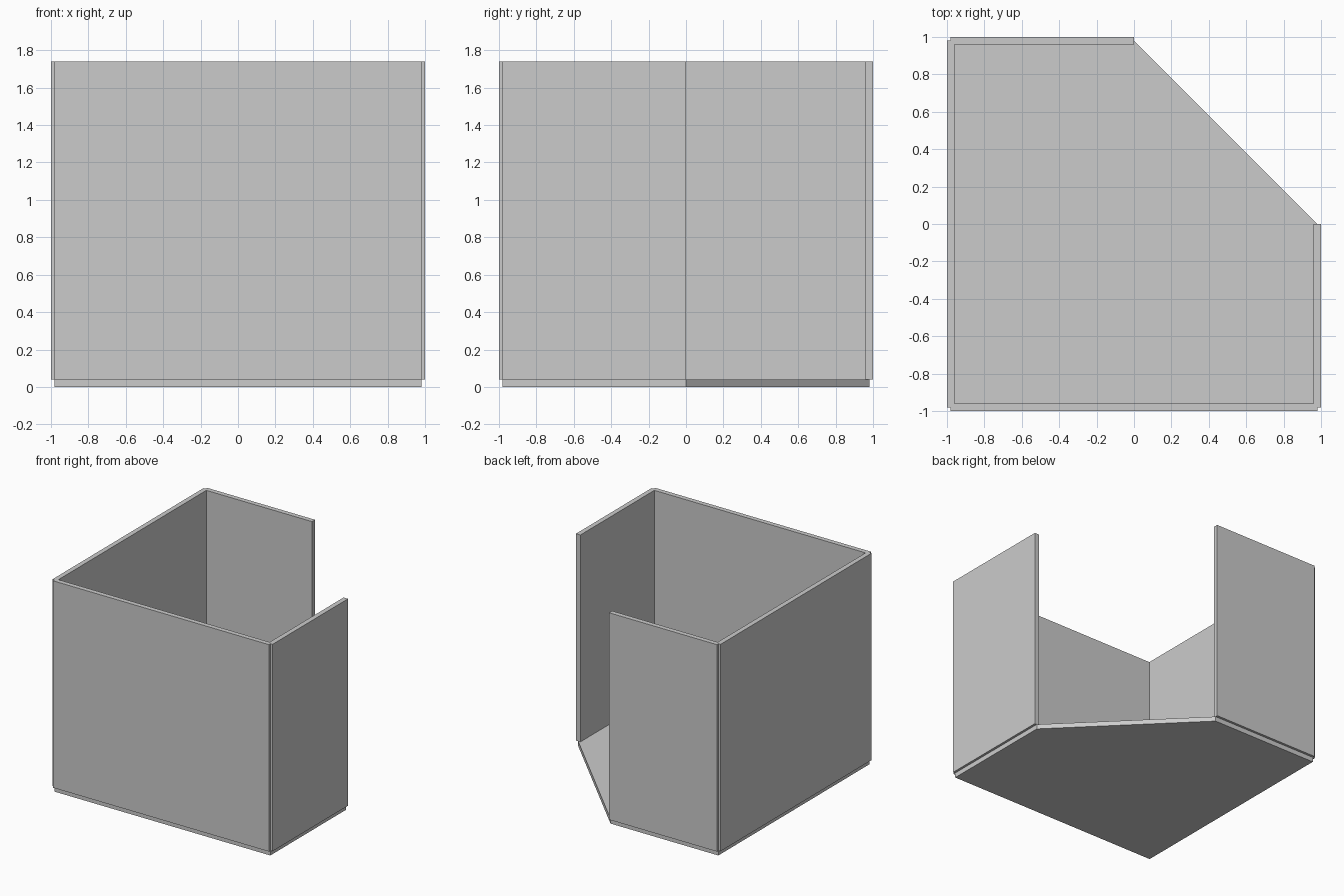
import bpy, bmesh

if "Cube" in bpy.data.objects:
    bpy.data.objects.remove(bpy.data.objects["Cube"])

T = 0.04      # panel thickness
TOP = 1.74    # wall top
E = 0.98      # panel centre lines

grey = bpy.data.materials.new("light grey")
grey.diffuse_color = (0.6, 0.6, 0.6, 1)
grey.use_nodes = True
grey.node_tree.nodes["Principled BSDF"].inputs["Base Color"].default_value = grey.diffuse_color


def prism(name, outline, z0, z1):
    """Extrude a flat outline from z0 up to z1."""
    bm = bmesh.new()
    face = bm.faces.new([bm.verts.new((x, y, z0)) for x, y in outline])
    ext = bmesh.ops.extrude_face_region(bm, geom=[face])
    verts = [v for v in ext["geom"] if isinstance(v, bmesh.types.BMVert)]
    bmesh.ops.translate(bm, verts=verts, vec=(0, 0, z1 - z0))
    bmesh.ops.recalc_face_normals(bm, faces=bm.faces)
    mesh = bpy.data.meshes.new(name)
    bm.to_mesh(mesh)
    bm.free()
    mesh.materials.append(grey)
    obj = bpy.data.objects.new(name, mesh)
    bpy.context.collection.objects.link(obj)


def wall(name, x0, x1, y0, y1):
    prism(name, [(x0, y0), (x1, y0), (x1, y1), (x0, y1)], T, TOP)


# Floor with one corner cut off diagonally
prism("floor", [(-E, -E), (E, -E), (E, 0), (0, E), (-E, E)], 0, T)

# Walls centred on the floor edges, open along the diagonal
h = T / 2
wall("front_wall", -E, E, -E - h, -E + h)
wall("left_wall", -E - h, -E + h, -E, E)
wall("back_wall", -E, 0, E - h, E + h)
wall("right_wall", E - h, E + h, -E, 0)
